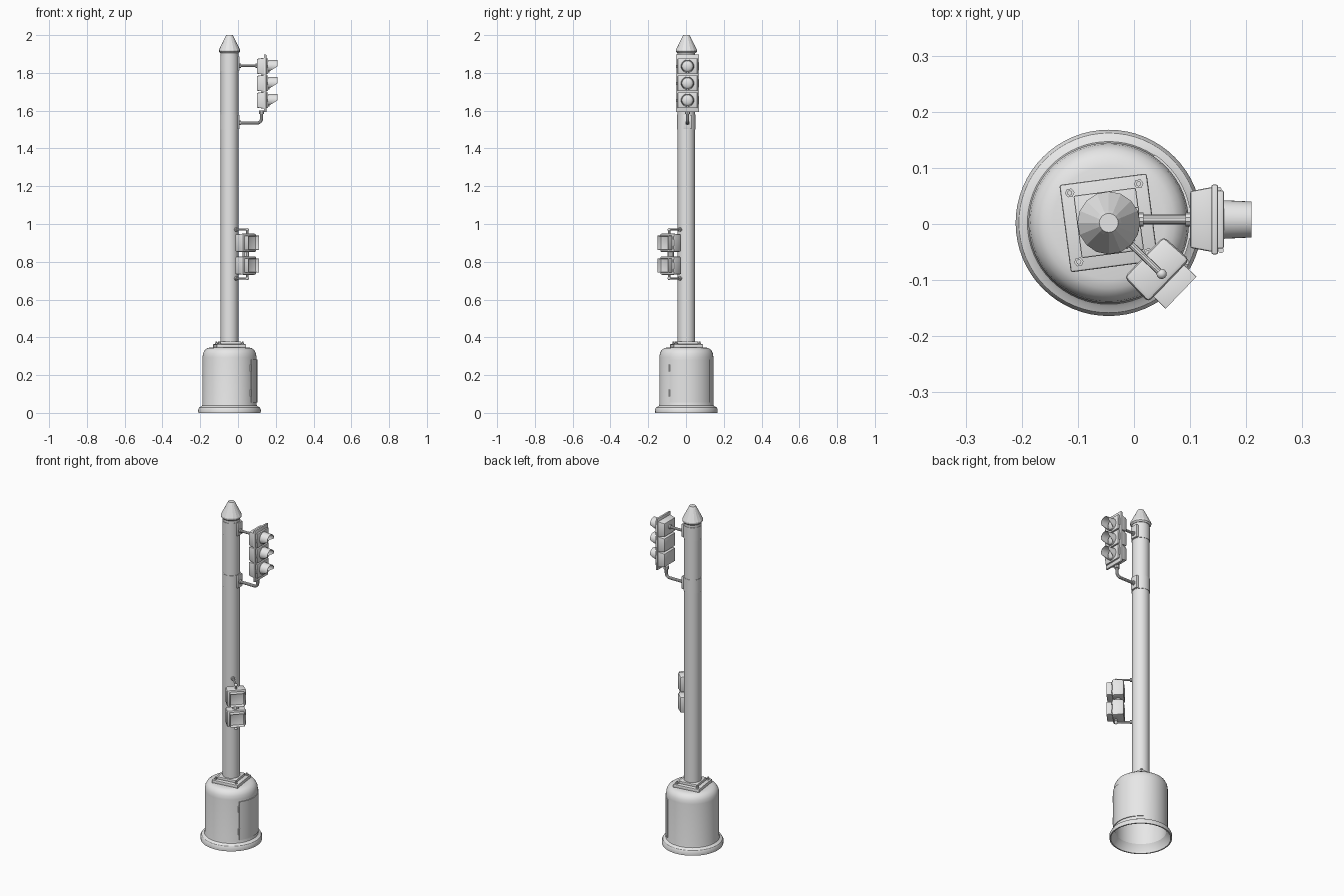
import bpy, bmesh, math
from mathutils import Matrix, Vector

if "Cube" in bpy.data.objects:
    bpy.data.objects.remove(bpy.data.objects["Cube"])

GREY = bpy.data.materials.new("plain_grey")
GREY.diffuse_color = (0.8, 0.8, 0.8, 1)
GREY.use_nodes = True
GREY.node_tree.nodes["Principled BSDF"].inputs["Base Color"].default_value = GREY.diffuse_color
POLE = Matrix.Translation((-0.045, 0.002, 0))      # everything is placed round the pole axis
LIGHT = POLE @ Matrix.Translation((0.045, 0.006, 0))
WALK = POLE @ Matrix.Rotation(math.radians(-44), 4, 'Z')
PLATE = POLE @ Matrix.Rotation(math.radians(7.5), 4, 'Z')


def finish(name, bm, frame=POLE, smooth=True):
    bmesh.ops.recalc_face_normals(bm, faces=bm.faces)
    me = bpy.data.meshes.new(name)
    bm.to_mesh(me)
    bm.free()
    me.transform(frame)
    me.materials.append(GREY)
    ob = bpy.data.objects.new(name, me)
    bpy.context.collection.objects.link(ob)
    if smooth:
        bpy.ops.object.select_all(action='DESELECT')
        ob.select_set(True)
        bpy.context.view_layer.objects.active = ob
        bpy.ops.object.shade_smooth_by_angle(angle=math.radians(32))
    return ob


def lathe(name, profile, segs=48, frame=POLE, smooth=True):
    bm = bmesh.new()
    vs = [bm.verts.new((r, 0, z)) for r, z in profile]
    es = [bm.edges.new(p) for p in zip(vs, vs[1:])]
    bmesh.ops.spin(bm, geom=vs + es, cent=(0, 0, 0), axis=(0, 0, 1), angle=math.tau, steps=segs)
    bmesh.ops.remove_doubles(bm, verts=bm.verts, dist=1e-5)
    return finish(name, bm, frame, smooth)


def box(name, x0, x1, wy, z0, z1, frame=POLE, bevel=0.0, rear=1.0, y=0.0, recess=None):
    """Box from x0 to x1; rear scales its back end, recess = (rim, depth) hollows its front."""
    bm = bmesh.new()
    bmesh.ops.create_cube(bm, size=1)
    for v in bm.verts:
        s = rear if v.co.x < 0 else 1
        v.co = ((x0 if v.co.x < 0 else x1), y + v.co.y * wy * s, (z0 + z1) / 2 + v.co.z * (z1 - z0) * s)
    if recess:
        bm.faces.ensure_lookup_table()
        front = max(bm.faces, key=lambda f: f.calc_center_median().x)
        bmesh.ops.inset_individual(bm, faces=[front], thickness=recess[0])
        bmesh.ops.translate(bm, verts=front.verts, vec=(-recess[1], 0, 0))
    if bevel:
        bmesh.ops.bevel(bm, geom=bm.edges[:], offset=bevel, segments=2, profile=0.5, affect='EDGES')
    return finish(name, bm, frame)


def tube(name, pts, radius, frame):
    """Round bar along a path, closed at both ends."""
    cu = bpy.data.curves.new(name, 'CURVE')
    cu.dimensions = '3D'
    cu.bevel_depth, cu.bevel_resolution, cu.use_fill_caps = radius, 3, True
    sp = cu.splines.new('POLY')
    sp.points.add(len(pts) - 1)
    for p, c in zip(sp.points, pts):
        p.co = (*c, 1)
    tmp = bpy.data.objects.new(name + "_path", cu)
    bpy.context.collection.objects.link(tmp)
    bpy.context.view_layer.update()
    bm = bmesh.new()
    bm.from_mesh(bpy.data.meshes.new_from_object(tmp.evaluated_get(bpy.context.evaluated_depsgraph_get())))
    bpy.data.objects.remove(tmp)
    return finish(name, bm, frame)


def elbow(cx, cz, r, n=6):
    """Quarter bend from going +x to going +z."""
    return [(cx + r * math.sin(a), 0, cz - r * math.cos(a)) for a in (i * math.pi / 2 / n for i in range(n + 1))]


# Hollow base drum
lathe("base_drum", [(0, 0.340), (0.10, 0.338), (0.128, 0.318), (0.136, 0.295), (0.136, 0.045), (0.155, 0.015),
                    (0.158, 0), (0.165, 0), (0.166, 0.018), (0.160, 0.029), (0.150, 0.034), (0.145, 0.038),
                    (0.143, 0.046), (0.143, 0.295), (0.140, 0.316), (0.131, 0.333), (0.117, 0.343),
                    (0.10, 0.347), (0, 0.347)], 64)

# Curved access door
bm = bmesh.new()
rows = []
for i in range(25):
    a = math.radians(-38 + 94 * i / 24)
    rows.append([bm.verts.new((r * math.cos(a), r * math.sin(a), z))
                 for r, z in ((0.141, 0.055), (0.147, 0.055), (0.147, 0.282), (0.141, 0.282))])
for p, q in zip(rows, rows[1:]):
    for k in range(4):
        bm.faces.new((p[k], p[(k + 1) % 4], q[(k + 1) % 4], q[k]))
bm.faces.new(rows[0])
bm.faces.new(rows[-1])
finish("base_door", bm)
for i, z in enumerate((0.105, 0.238)):
    a = math.radians(-38.5)
    x, y = 0.145 * math.cos(a), 0.145 * math.sin(a)
    tube(f"door_hinge_{i}", [(x, y, z - 0.018), (x, y, z + 0.018)], 0.005, POLE)

# Square foot plate with bolts
box("foot_plate", -0.0785, 0.0785, 0.157, 0.343, 0.364, PLATE, 0.004)
box("foot_step", -0.056, 0.056, 0.112, 0.36, 0.378, PLATE, 0.003)
for i, (sx, sy) in enumerate(((1, 1), (-1, 1), (-1, -1), (1, -1))):
    f = PLATE @ Matrix.Translation((0.062 * sx, 0.062 * sy, 0))
    lathe(f"bolt_nut_{i}", [(0, 0.36), (0.0085, 0.36), (0.0085, 0.371), (0, 0.371)], 6, f, False)
    lathe(f"bolt_end_{i}", [(0.0045, 0.365), (0.0045, 0.378), (0, 0.378)], 10, f)

# Pole, clamp collars and cap
lathe("pole", [(0, 0.36), (0.0465, 0.36), (0.0465, 1.912), (0, 1.912)], 40)
for i, z in enumerate((1.50, 1.81)):
    lathe(f"clamp_collar_{i}", [(0.045, z), (0.0485, z), (0.0485, z + 0.08), (0.045, z + 0.08)], 40)
    box(f"clamp_plate_{i}", 0.035, 0.054, 0.044, z + 0.002, z + 0.078, POLE, 0.003, y=0.006)
lathe("pole_cap", [(0, 1.905), (0.049, 1.905), (0.056, 1.913), (0.056, 1.922), (0.0225, 1.990),
                   (0.017, 2.0), (0, 2.0)], 16, POLE, False)

# Brackets holding the vehicle signal
tube("signal_arm_top", [(0, 0, 1.838), (0.105, 0, 1.838)], 0.0075, LIGHT)
tube("signal_arm_bottom", [(0, 0, 1.535)] + elbow(0.102, 1.557, 0.022) + [(0.124, 0, 1.60)], 0.0085, LIGHT)
tube("signal_arm_foot", [(0.124, 0, 1.582), (0.124, 0, 1.60)], 0.014, LIGHT)
for i, (x, z) in enumerate(((0.005, 1.838), (0.092, 1.838), (0.005, 1.535))):
    tube(f"signal_flange_{i}", [(x, 0, z), (x + 0.012, 0, z)], 0.0125, LIGHT)

# Vehicle signal: back plate, three housings, lenses and visors
box("signal_back_plate", 0.138, 0.150, 0.124, 1.592, 1.897, LIGHT, 0.003)
for i, z in enumerate((1.655, 1.745, 1.835)):
    box(f"signal_housing_{i}", 0.10, 0.140, 0.116, z - 0.045, z + 0.045, LIGHT, 0.004, rear=0.87)
    box(f"signal_door_{i}", 0.148, 0.160, 0.104, z - 0.042, z + 0.042, LIGHT, 0.003)
    bm = bmesh.new()
    bmesh.ops.create_uvsphere(bm, u_segments=24, v_segments=12, radius=0.029)
    bmesh.ops.transform(bm, verts=bm.verts, matrix=Matrix.Translation((0.159, 0, z)) @ Matrix.Diagonal((0.45, 1, 1, 1)))
    finish(f"signal_lens_{i}", bm, LIGHT)
    # visor: tube whose lower half is cut back at a slant
    bm = bmesh.new()
    rings = []
    for k in range(32):
        a = math.tau * k / 32
        c, s = math.cos(a), math.sin(a)
        tip = 0.209 if c > -0.05 else 0.209 - 0.042 * min(1, (-0.05 - c) / 0.75)
        rings.append([bm.verts.new((x, r * s, z + r * c))
                      for x, r in ((0.157, 0.0345), (tip, 0.032), (tip, 0.030), (0.157, 0.032))])
    for p, q in zip(rings, rings[1:] + rings[:1]):
        for k in range(4):
            bm.faces.new((p[k], p[(k + 1) % 4], q[(k + 1) % 4], q[k]))
    finish(f"signal_visor_{i}", bm, LIGHT)
    # door latch and hinge pins
    tube(f"signal_latch_{i}", [(0.155, -0.055, z - 0.008), (0.155, -0.055, z + 0.008)], 0.005, LIGHT)
    tube(f"signal_pin_{i}", [(0.152, 0.054, z - 0.02), (0.152, 0.054, z + 0.02)], 0.004, LIGHT)

# Pedestrian signal: two hooded boxes facing the corner
for i, z in enumerate((0.78, 0.90)):
    box(f"walk_housing_{i}", 0.087, 0.149, 0.106, z - 0.049, z + 0.049, WALK, 0.008, rear=0.95)
    box(f"walk_hood_{i}", 0.145, 0.180, 0.079, z - 0.038, z + 0.038, WALK, 0.0015, recess=(0.005, 0.022))
    for s in (-1, 1):
        tube(f"walk_hinge_{i}_{s}", [(0.148, 0.046, z + 0.025 * s - 0.008), (0.148, 0.046, z + 0.025 * s + 0.008)],
             0.005, WALK)
tube("walk_joint", [(0.12, 0, 0.82), (0.12, 0, 0.86)], 0.018, WALK)

# Pedestrian signal brackets, one above and one below
for tag, z, zi in (("top", 0.970, 0.94), ("bottom", 0.712, 0.74)):
    tube(f"walk_arm_{tag}", [(0.03, 0, z), (0.131, 0, z)], 0.006, WALK)
    tube(f"walk_post_{tag}", [(0.131, 0, z), (0.131, 0, zi)], 0.006, WALK)
    tube(f"walk_flange_{tag}", [(0.04, 0, z), (0.056, 0, z)], 0.011, WALK)
    bm = bmesh.new()
    bmesh.ops.create_uvsphere(bm, u_segments=16, v_segments=8, radius=0.009)
    bmesh.ops.translate(bm, verts=bm.verts, vec=(0.131, 0, z))
    finish(f"walk_knuckle_{tag}", bm, WALK)
